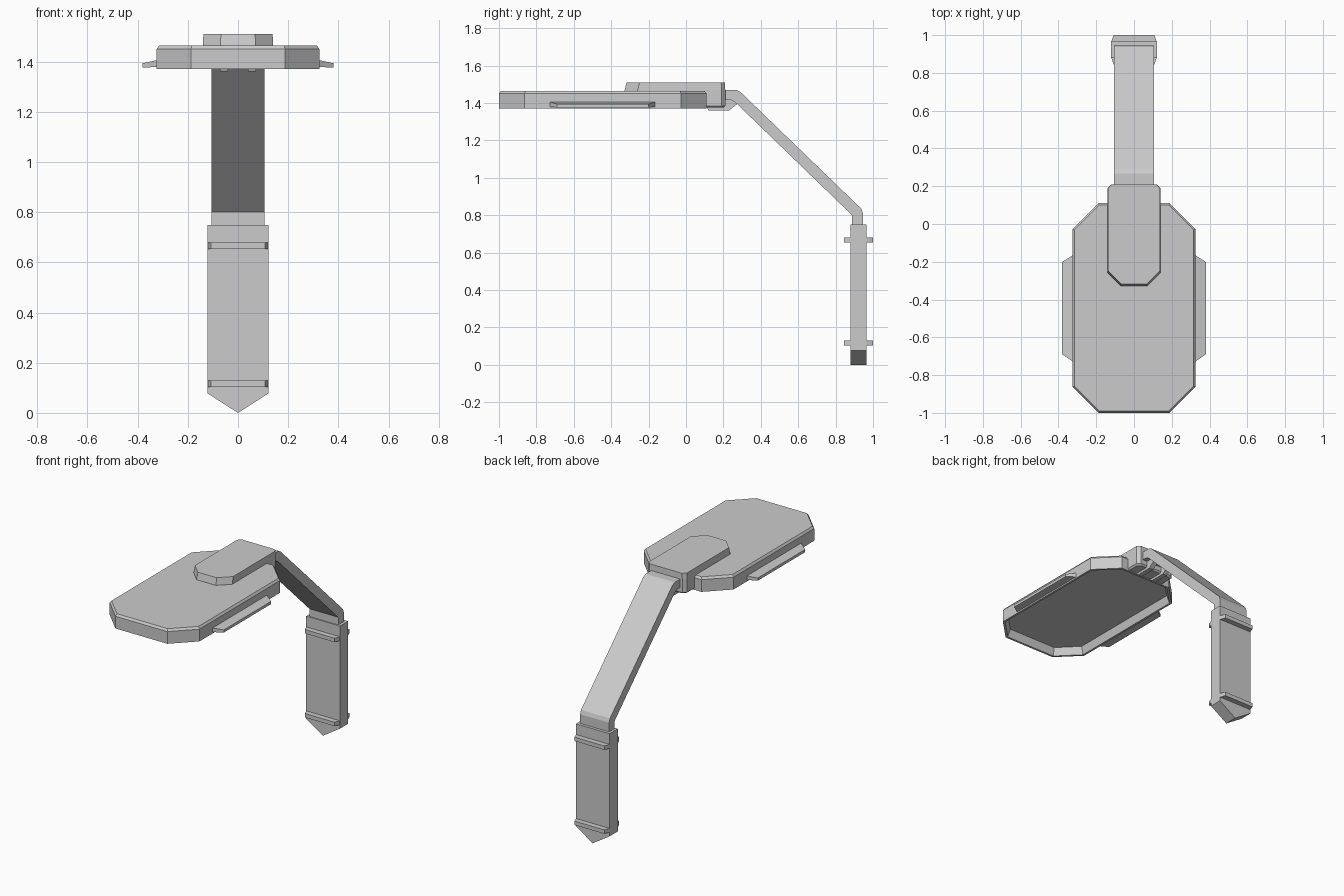
import bpy
import bmesh

cube = bpy.data.objects.get("Cube")
if cube:
    bpy.data.objects.remove(cube, do_unlink=True)

grey = bpy.data.materials.new("light grey metal")
grey.use_nodes = True
grey.diffuse_color = (0.6, 0.6, 0.6, 1)
grey.node_tree.nodes["Principled BSDF"].inputs["Base Color"].default_value = (0.6, 0.6, 0.6, 1)


def loft(name, rings):
    """Closed flat-shaded solid through rings of matching points."""
    bm = bmesh.new()
    loops = [[bm.verts.new(p) for p in ring] for ring in rings]
    for a, b in zip(loops, loops[1:]):
        for i in range(len(a)):
            j = (i + 1) % len(a)
            bm.faces.new((a[i], a[j], b[j], b[i]))
    bm.faces.new(loops[0][::-1])
    bm.faces.new(loops[-1])
    bmesh.ops.recalc_face_normals(bm, faces=bm.faces)
    mesh = bpy.data.meshes.new(name)
    bm.to_mesh(mesh)
    bm.free()
    mesh.materials.append(grey)
    obj = bpy.data.objects.new(name, mesh)
    bpy.context.collection.objects.link(obj)
    return obj


def plate(half, front, back, z, cut_front, cut_back, inset=0):
    """Horizontal rectangle outline with cut corners."""
    w, f, b = half - inset, front + inset, back - inset
    cf, cb = cut_front - 0.586 * inset, cut_back - 0.586 * inset
    right = [(w - cf, f, z), (w, f + cf, z), (w, b - cb, z), (w - cb, b, z)]
    return right + [(-x, y, h) for x, y, h in reversed(right)]


def side_profile(name, profile, x0, x1):
    """Solid from a side outline of (y, z) points."""
    return loft(name, [[(x, y, z) for y, z in profile] for x in (x0, x1)])


# Lamp head: recessed underside, thin lip, chamfered top edge
head_rings = [(0.03, 1.42), (0.014, 1.37), (0, 1.37), (0, 1.45), (0.01, 1.464)]
loft("lamp_head", [plate(0.325, -1, 0.11, z, 0.137, 0.137, i) for i, z in head_rings])

# Drooping side fins
for side, sign in (("left", 1), ("right", -1)):
    root = [(-0.735, 1.38), (-0.16, 1.38), (-0.16, 1.408), (-0.735, 1.408)]
    tip = [(-0.69, 1.376), (-0.2, 1.376), (-0.2, 1.394), (-0.69, 1.394)]
    loft(side + "_fin", [[(sign * x, y, z) for y, z in ring]
                         for x, ring in ((0.315, root), (0.38, tip))])

# Mounting cover on top of the head, and the socket block behind it
loft("mount_cover", [plate(0.14, -0.33, 0.21, 1.45, 0.07, 0.02),
                     plate(0.14, -0.328, 0.21, 1.468, 0.07, 0.02),
                     plate(0.138, -0.318, 0.208, 1.51, 0.07, 0.02)])
loft("mount_socket", [plate(0.13, 0.1, 0.2, 1.375, 0.005, 0.02),
                      plate(0.14, 0.1, 0.21, 1.385, 0.005, 0.02),
                      plate(0.14, 0.1, 0.21, 1.47, 0.005, 0.02)])

# Ribs supporting the arm below the socket
rib = [(0.11, 1.38), (0.12, 1.36), (0.23, 1.36), (0.275, 1.395), (0.26, 1.43), (0.11, 1.43)]
for side, x in (("left", 0.055), ("right", -0.055)):
    side_profile(side + "_rib", rib, x - 0.016, x + 0.016)

# Bent arm
arm = [(0.15, 1.47), (0.268, 1.47), (0.292, 1.458), (0.937, 0.835), (0.946, 0.81),
       (0.946, 0.74), (0.888, 0.74), (0.888, 0.8), (0.262, 1.405), (0.24, 1.416), (0.15, 1.416)]
side_profile("arm", arm, -0.105, 0.105)

# Post with a pointed foot
post = [(-0.122, 0.75), (0.122, 0.75), (0.122, 0.078), (0, 0), (-0.122, 0.078)]
loft("post", [[(x, y, z) for x, z in post] for y in (0.88, 0.965)])

# Clamp bars across the front and back of the post
for level, z in (("lower", 0.117), ("upper", 0.667)):
    for face, inner, outer in (("front", 0.885, 0.845), ("back", 0.96, 1.0)):
        loft(f"{level}_{face}_bar",
             [[(-w, y, z - 0.013), (w, y, z - 0.013), (w, y, z + 0.013), (-w, y, z + 0.013)]
              for w, y in ((0.122, inner), (0.108, outer))])
